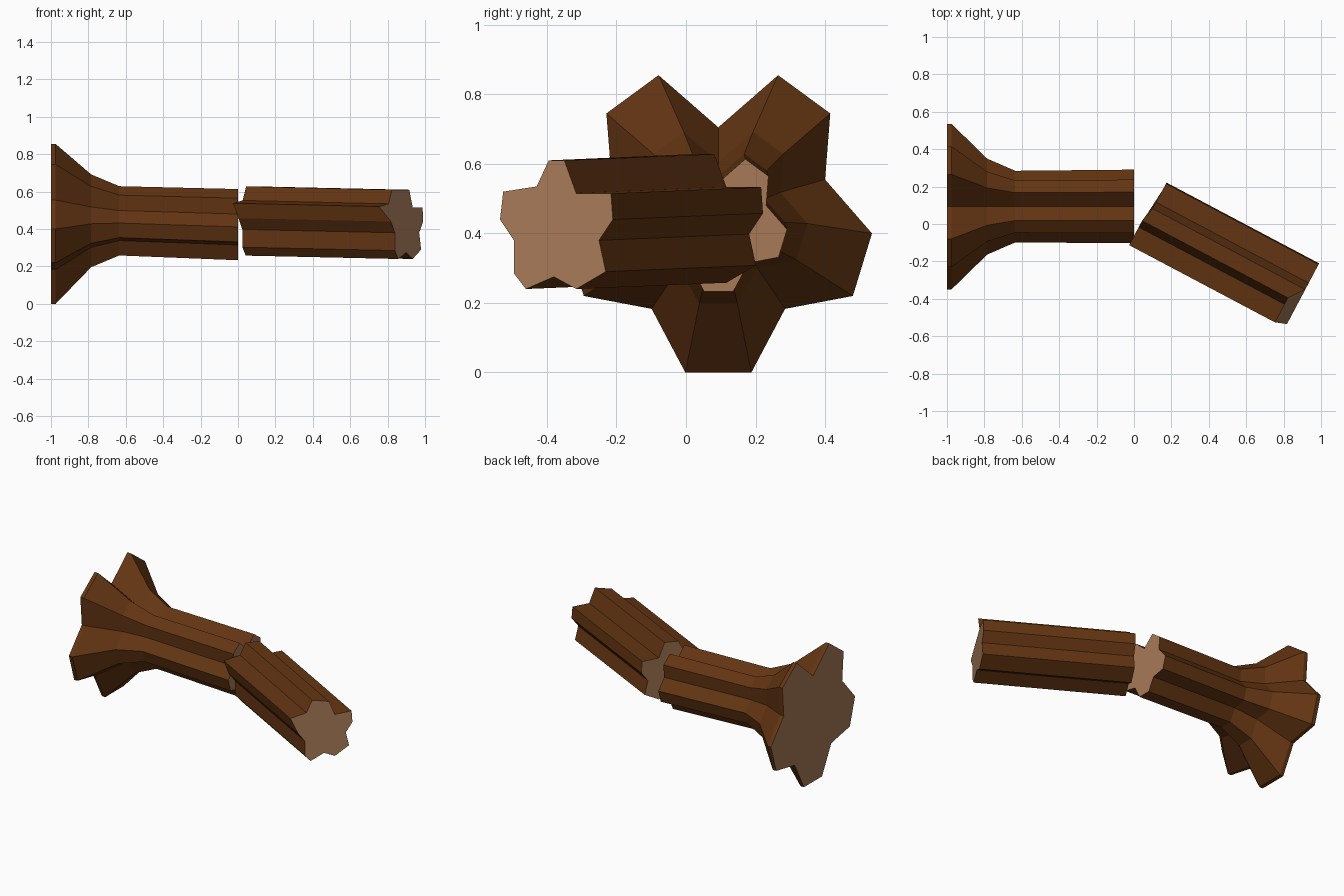
import bpy, bmesh
from mathutils import Vector

if "Cube" in bpy.data.objects:
    bpy.data.objects.remove(bpy.data.objects["Cube"])


def material(name, rgb):
    m = bpy.data.materials.new(name)
    m.diffuse_color = (*rgb, 1)
    m.use_nodes = True
    m.node_tree.nodes["Principled BSDF"].inputs["Base Color"].default_value = m.diffuse_color
    return m


bark = material("dark bark", (0.125, 0.035, 0.006))
wood = material("cut wood", (0.39, 0.195, 0.098))


def loft(name, rings):
    """Skin a list of rings with bark and close both ends with cut wood."""
    bm = bmesh.new()
    vr = [[bm.verts.new(p) for p in ring] for ring in rings]
    n = len(vr[0])
    for a, b in zip(vr, vr[1:]):
        for i in range(n):
            j = (i + 1) % n
            bm.faces.new((a[i], a[j], b[j], b[i]))
    for cap in (vr[0], vr[-1]):
        bm.faces.new(cap).material_index = 1
    bmesh.ops.recalc_face_normals(bm, faces=bm.faces)
    me = bpy.data.meshes.new(name)
    bm.to_mesh(me)
    bm.free()
    me.materials.append(bark)
    me.materials.append(wood)
    ob = bpy.data.objects.new(name, me)
    bpy.context.collection.objects.link(ob)
    return ob


# Root trunk: five-lobed section, mirrored about its middle (offset y, z)
half = [(0.172, 0.855), (0.322, 0.745), (0.307, 0.555), (0.442, 0.40),
        (0.387, 0.22), (0.192, 0.183), (0.095, 0.0)]
section = [(0, 0.705)] + half + [(-y, z) for y, z in reversed(half)]

# Stations along the trunk: x, scale, centre y, centre z
stations = [(-1.0, 1.0, 0.093, 0.46), (-0.975, 1.0, 0.093, 0.46),
            (-0.785, 0.58, 0.093, 0.463), (-0.635, 0.433, 0.093, 0.458),
            (0.0, 0.445, 0.094, 0.438)]
loft("root_trunk", [[(x, cy + s * y, cz + s * (z - 0.46)) for y, z in section]
                    for x, s, cy, cz in stations])

# Broken log: similar section in (sideways, z); the last three points are
# set back along the log, giving the chipped end
log = [(0.119, 0.61), (0.158, 0.515), (0.271, 0.515), (0.277, 0.44),
       (0.232, 0.38), (0.254, 0.29), (0.158, 0.24), (0.085, 0.275),
       (-0.006, 0.24), (-0.045, 0.285), (-0.045, 0.38), (-0.09, 0.44),
       (-0.112, 0.52), (-0.003, 0.535), (0.036, 0.61)]
along = Vector((0.884, -0.468, 0))
side = Vector((0.468, 0.884, 0))


def log_ring(u, setback, lift):
    return [along * (u - (setback if i >= 12 else 0)) + side * v
            + Vector((0, 0, z + lift)) for i, (v, z) in enumerate(log)]


loft("broken_log", [log_ring(0.05, 0.02, 0.018), log_ring(0.973, 0.061, 0)])
